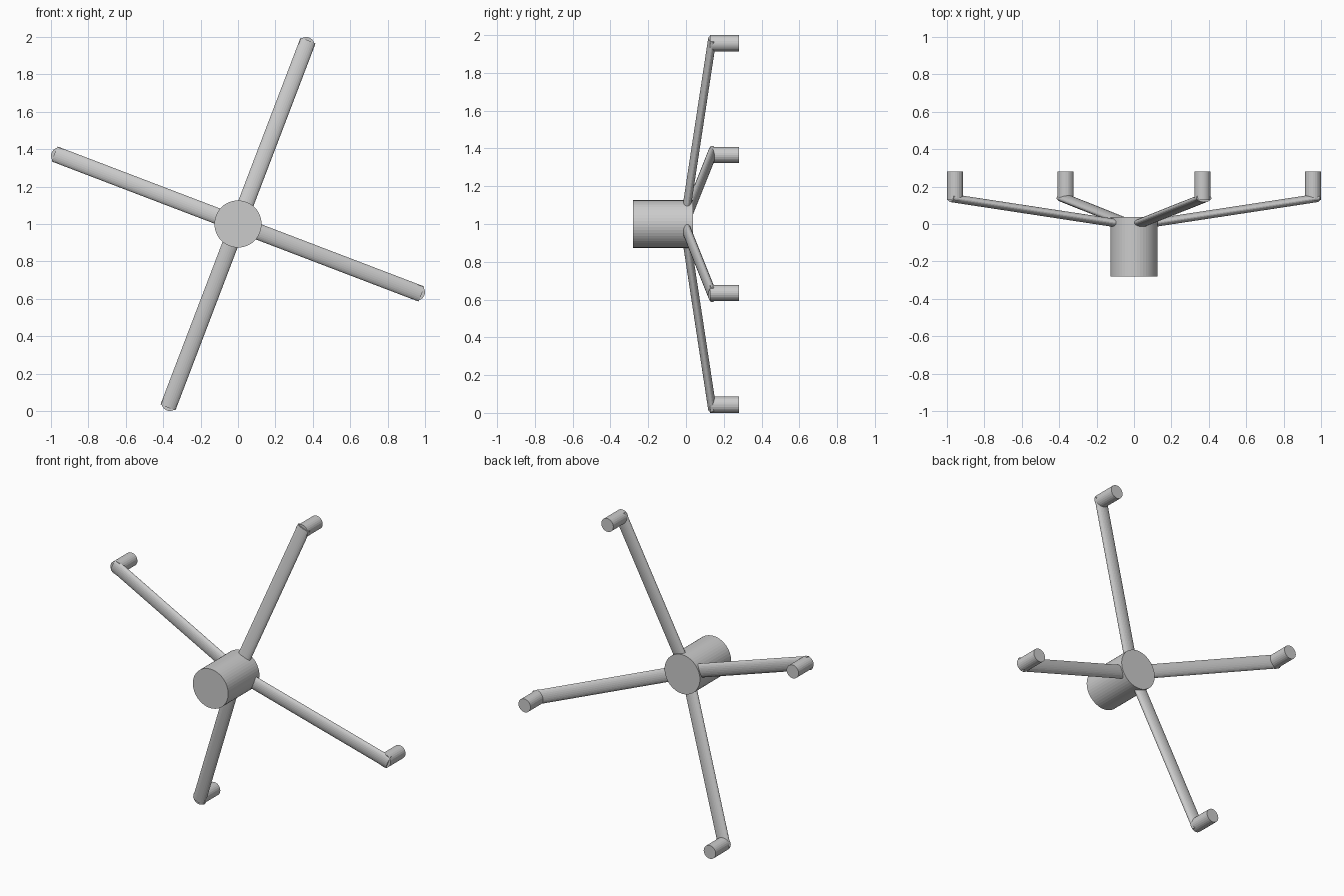
import bpy
from math import atan, cos, sin, radians, pi
from mathutils import Matrix, Vector

if "Cube" in bpy.data.objects:
    bpy.data.objects.remove(bpy.data.objects["Cube"])

CENTRE = Vector((0, 0, 1))
ARM_ANGLE = -20.9      # tilt of the cross, degrees
PAD_REACH = 1.024      # hub axis to pad axis


def rod(name, start, end, half_width, half_depth, sides):
    """Elliptical rod between two points; width lies in the XZ plane."""
    axis = end - start
    bpy.ops.mesh.primitive_cylinder_add(vertices=sides, radius=1, depth=axis.length)
    ob = bpy.context.object
    ob.name = name
    w = axis.normalized()
    u = w.cross(Vector((0, 1, 0)))
    u = u.normalized() if u.length > 1e-4 else Vector((1, 0, 0))
    v = w.cross(u)
    frame = Matrix((u * half_width, v * half_depth, w)).transposed().to_4x4()
    ob.data.transform(Matrix.Translation((start + end) / 2) @ frame)
    return ob


# Central hub
rod("hub", CENTRE + Vector((0, -0.28, 0)), CENTRE + Vector((0, 0.038, 0)),
    0.126, 0.126, 48)

# Four flattened arms, each ending in a round pad
for i in range(4):
    a = radians(ARM_ANGLE + 90 * i)
    out = Vector((cos(a), 0, sin(a)))
    rod(f"arm_{i + 1}",
        CENTRE + out * 0.05 + Vector((0, -0.003, 0)),
        CENTRE + out * 1.048 + Vector((0, 0.139, 0)),
        0.043, 0.022, 24)
    pad = CENTRE + out * PAD_REACH
    rod(f"pad_{i + 1}", pad + Vector((0, 0.127, 0)), pad + Vector((0, 0.28, 0)),
        0.043, 0.043, 24)
